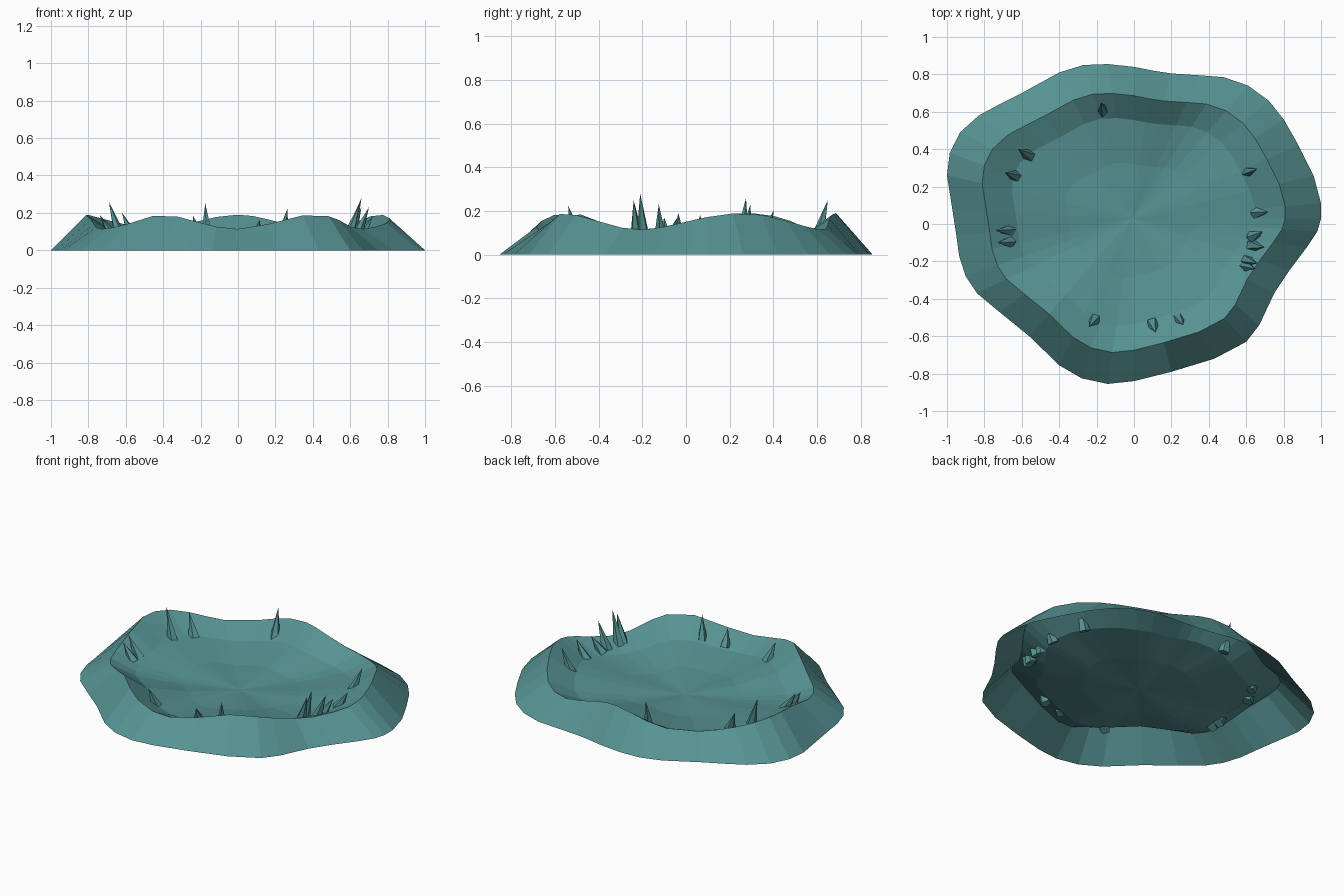
import bpy, bmesh, math
from mathutils import Vector

if "Cube" in bpy.data.objects:
    bpy.data.objects.remove(bpy.data.objects["Cube"])

teal = bpy.data.materials.new("muted teal")
teal.diffuse_color = (0.095, 0.29, 0.29, 1)
teal.use_nodes = True
teal.node_tree.nodes["Principled BSDF"].inputs["Base Color"].default_value = teal.diffuse_color


def make_object(name, bm):
    mesh = bpy.data.meshes.new(name)
    bm.to_mesh(mesh)
    bm.free()
    mesh.materials.append(teal)
    ob = bpy.data.objects.new(name, mesh)
    bpy.context.collection.objects.link(ob)
    return ob


# Lobed ground outline, anticlockwise from the right
OUTLINE = [(1.0, .03), (1.0, .11), (.96, .26), (.88, .42), (.80, .56), (.72, .66),
           (.61, .74), (.48, .785), (.35, .795), (.2, .805), (.1, .82), (0, .84),
           (-.14, .855), (-.27, .85), (-.4, .81), (-.6, .70), (-.72, .64), (-.83, .58),
           (-.93, .49), (-.985, .38), (-1.0, .26), (-.97, .07), (-.95, -.06),
           (-.935, -.17), (-.90, -.28), (-.84, -.37), (-.72, -.47), (-.56, -.60),
           (-.4, -.755), (-.28, -.825), (-.14, -.855), (0, -.84), (.2, -.79),
           (.43, -.72), (.6, -.63), (.67, -.54), (.75, -.37), (.83, -.25),
           (.92, -.13), (.98, -.04)]
CENTRE = Vector((-.01, .03))

# Rings from ground to rim to bowl: (outline scale, share of rim height)
RINGS = [(1, 0), (.81, 1), (.65, .48), (.36, .2)]

# Crater: sloping skirt, wavy rim and shallow bowl, open underneath
bm = bmesh.new()
loops = []
for scale, share in RINGS:
    loop = []
    for x, y in OUTLINE:
        p = CENTRE + (Vector((x, y)) - CENTRE) * scale
        rim = .152 + .038 * math.sin(5 * math.atan2(y, x))
        loop.append(bm.verts.new((p.x, p.y, rim * share)))
    loops.append(loop)
n = len(OUTLINE)
for a, b in zip(loops, loops[1:]):
    for i in range(n):
        j = (i + 1) % n
        bm.faces.new((a[i], a[j], b[j], b[i]))
middle = bm.verts.new((CENTRE.x, CENTRE.y, .014))
for i in range(n):
    bm.faces.new((loops[-1][i], loops[-1][(i + 1) % n], middle))
make_object("crater_basin", bm)

# Spikes leaning outward: base x, y, tip x, y, z
SPIKES = [(-.165, .60, -.175, .65, .25), (-.56, .365, -.62, .40, .20),
          (-.63, .255, -.69, .275, .26), (-.66, -.035, -.74, -.035, .19),
          (-.66, -.095, -.73, -.10, .17), (-.21, -.51, -.24, -.55, .185),
          (.10, -.53, .115, -.58, .165), (.235, -.50, .265, -.54, .225),
          (.60, .275, .66, .295, .23), (.65, .06, .72, .065, .18),
          (.63, -.07, .69, -.04, .17), (.63, -.115, .70, -.125, .23),
          (.60, -.195, .66, -.21, .28), (.59, -.225, .65, -.24, .25)]
SIDES = 5
for k, (bx, by, tx, ty, tz) in enumerate(SPIKES):
    bm = bmesh.new()
    base, tip = Vector((bx, by, .065)), Vector((tx, ty, tz))
    turn = (tip - base).to_track_quat('Z', 'Y')
    ring = []
    for s in range(SIDES):
        a = math.tau * s / SIDES + k
        ring.append(bm.verts.new(base + turn @ Vector((.034 * math.cos(a), .034 * math.sin(a), 0))))
    top = bm.verts.new(tip)
    bm.faces.new(ring[::-1])
    for s in range(SIDES):
        bm.faces.new((ring[s], ring[(s + 1) % SIDES], top))
    make_object(f"spike_{k + 1}", bm)
